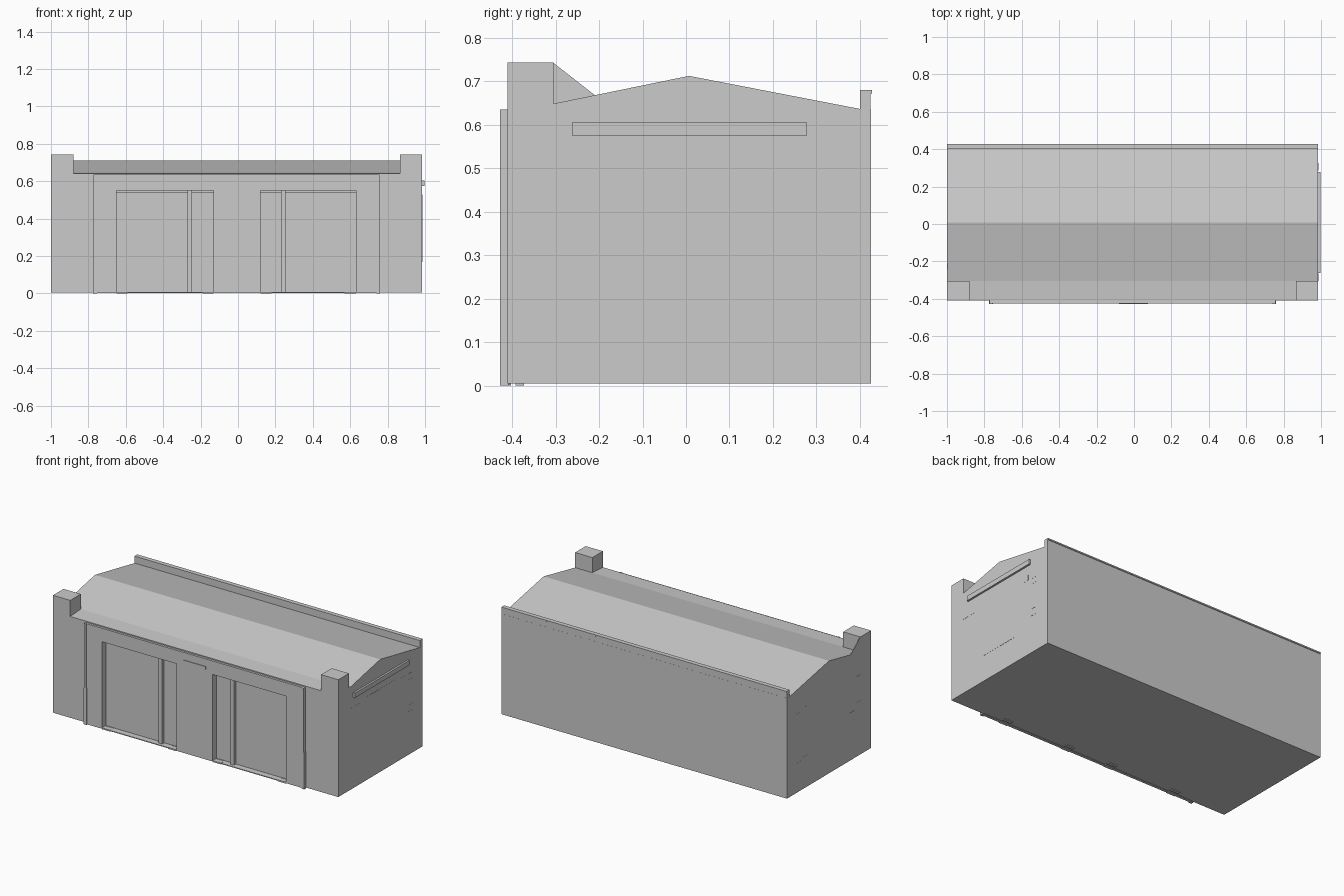
import bpy, bmesh

if "Cube" in bpy.data.objects:
    bpy.data.objects.remove(bpy.data.objects["Cube"])

X0, X1 = -1.0, 0.985          # end walls
FRONT, FACADE, RECESS = -0.41, -0.424, -0.385


def prism(name, profile, xa, xb):
    """Extrude a closed (y, z) profile along x."""
    bm = bmesh.new()
    face = bm.faces.new([bm.verts.new((xa, y, z)) for y, z in profile])
    ext = bmesh.ops.extrude_face_region(bm, geom=[face])
    verts = [g for g in ext["geom"] if isinstance(g, bmesh.types.BMVert)]
    bmesh.ops.translate(bm, verts=verts, vec=(xb - xa, 0, 0))
    bmesh.ops.recalc_face_normals(bm, faces=bm.faces[:])
    mesh = bpy.data.meshes.new(name)
    bm.to_mesh(mesh)
    bm.free()
    obj = bpy.data.objects.new(name, mesh)
    bpy.context.collection.objects.link(obj)
    return obj


def box(name, x, y, z):
    return prism(name, [(y[0], z[0]), (y[1], z[0]), (y[1], z[1]), (y[0], z[1])], *x)


# Main hall: walls, flat front gutter strip and low gabled roof
hall = prism("hall_body", [(FRONT, 0.005), (0.425, 0.005), (0.425, 0.636), (0.40, 0.636),
                           (0.007, 0.712), (-0.305, 0.648), (FRONT, 0.642)], X0, X1)

# Slightly projecting front facade
facade = box("front_facade", (-0.765, 0.75), (FACADE, -0.405), (0.003, 0.635))

# Rear parapet with a small outward lip
prism("rear_parapet", [(0.40, 0.625), (0.4245, 0.625), (0.4245, 0.67), (0.428, 0.672),
                       (0.428, 0.68), (0.40, 0.68)], X0, X1)

# Corner towers above the front wall, and the thin wedge behind the left one
for side, x in (("left", (X0, -0.88)), ("right", (0.865, X1))):
    box(f"{side}_tower", x, (FRONT, -0.305), (0.63, 0.743))
prism("left_tower_wedge", [(-0.305, 0.64), (-0.21, 0.66), (-0.21, 0.668), (-0.305, 0.742)],
      X0, X0 + 0.004)

# Drainpipes at both ends of the facade
for side, x in (("left", -0.765), ("right", 0.75)):
    box(f"{side}_drainpipe", (x - 0.007, x + 0.007), (-0.428, -0.408), (0.0, 0.635))
    box(f"{side}_drain_shoe", (x - 0.010, x + 0.010), (-0.428, -0.408), (0.0, 0.23))

# Recessed entrances: opening, posts, rails and steps
entrances = (("left", -0.65, -0.13, -0.2575), ("right", 0.12, 0.63, 0.2425))
for side, xa, xb, post in entrances:
    cutter = box(f"{side}_entrance_cutter", (xa, xb), (-0.5, RECESS), (0.008, 0.55))
    cutter.hide_render = True
    cutter.display_type = 'WIRE'
    for wall in (hall, facade):
        mod = wall.modifiers.new(f"{side}_entrance", 'BOOLEAN')
        mod.operation, mod.object, mod.solver = 'DIFFERENCE', cutter, 'EXACT'
    box(f"{side}_door_post", (post - 0.0125, post + 0.0125), (-0.405, RECESS + 0.002), (0.005, 0.55))
    box(f"{side}_door_head", (xa, xb), (-0.395, RECESS + 0.002), (0.538, 0.551))
    for i, x in enumerate((xa + 0.03, xb - 0.03)):
        box(f"{side}_door_foot_{i}", (x - 0.03, x + 0.03), (-0.392, -0.372), (0.0, 0.009))
        box(f"{side}_door_step_{i}", (x - 0.03, x + 0.03), (-0.424, -0.402), (0.0, 0.009))

# Shallow window panes on both end walls: (y centre, z centre, width, height)
panes_right = [(-0.284, 0.497, 0.04, 0.036), (-0.221, 0.497, 0.04, 0.036),
               (0.237, 0.499, 0.04, 0.032), (0.305, 0.496, 0.04, 0.036),
               (0.305, 0.459, 0.04, 0.030), (0.305, 0.301, 0.04, 0.034),
               (0.305, 0.259, 0.04, 0.038), (0.0075, 0.348, 0.285, 0.36)]
panes_left = [(0.31, 0.48, 0.04, 0.04), (0.24, 0.48, 0.04, 0.07), (0.31, 0.17, 0.04, 0.04),
              (0.24, 0.17, 0.04, 0.07), (-0.28, 0.49, 0.04, 0.036), (-0.28, 0.30, 0.04, 0.09),
              (-0.22, 0.28, 0.04, 0.05)]
for side, wall_x, panes in (("right", X1, panes_right), ("left", X0, panes_left)):
    for i, (y, z, w, h) in enumerate(panes):
        out = (X1 - 0.002, X1 + 0.001) if side == "right" else (X0 - 0.001, X0 + 0.002)
        box(f"{side}_window_{i}", out, (y - w / 2, y + w / 2), (z - h / 2, z + h / 2))

# Plain blank sign strips: right gable and above the entrances
box("gable_sign_panel", (X1 - 0.002, 0.997), (-0.262, 0.278), (0.575, 0.605))
box("front_sign_panel", (-0.08, 0.075), (-0.428, FACADE + 0.002), (0.572, 0.588))
